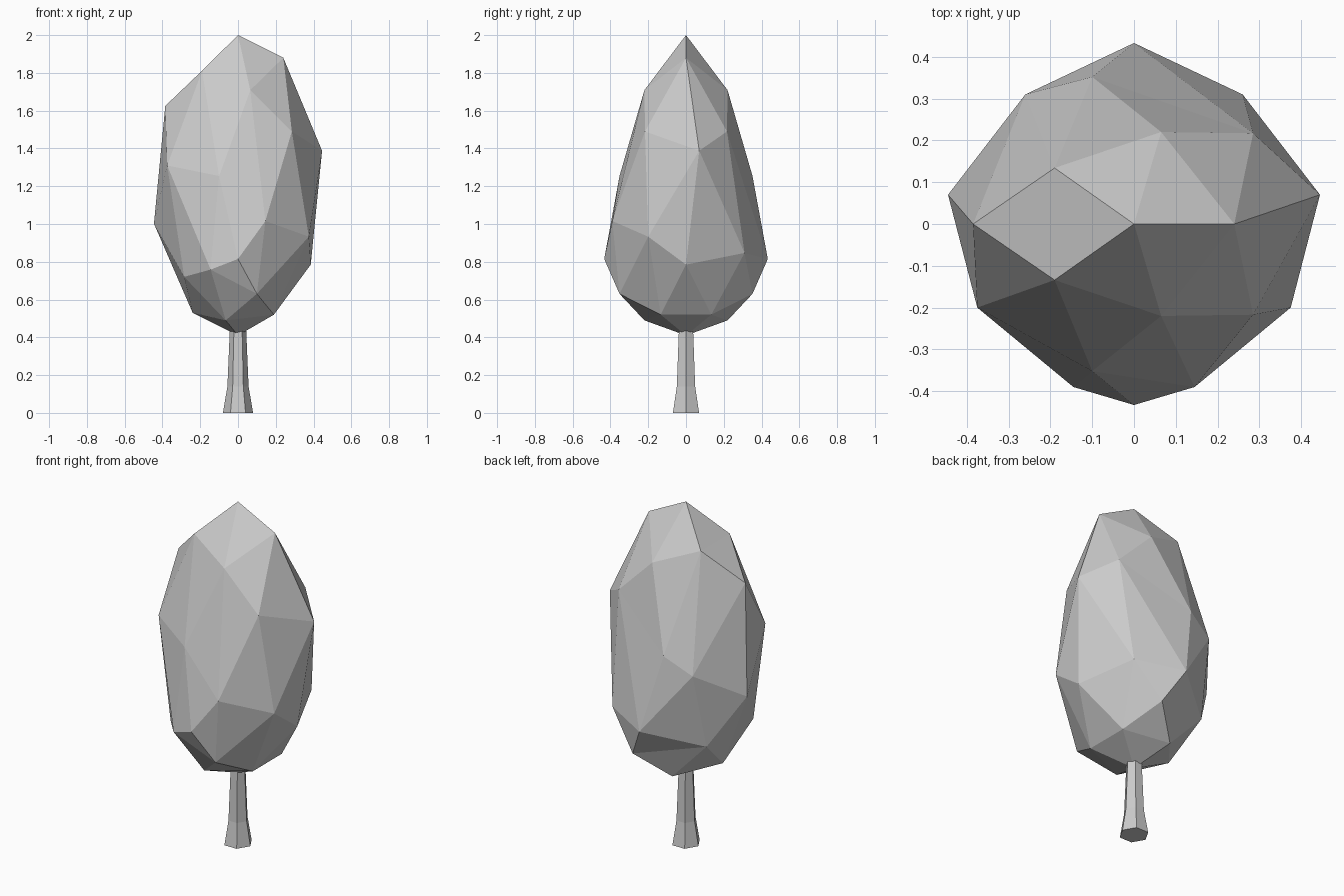
import bpy, bmesh
from math import cos, sin, pi

if "Cube" in bpy.data.objects:
    bpy.data.objects.remove(bpy.data.objects["Cube"])


def finish(bm, name):
    bmesh.ops.recalc_face_normals(bm, faces=bm.faces[:])
    mesh = bpy.data.meshes.new(name)
    bm.to_mesh(mesh)
    bm.free()
    obj = bpy.data.objects.new(name, mesh)
    bpy.context.collection.objects.link(obj)
    return obj


# Crown: upper half of a faceted egg, (x, y, z), y-mirrored where y > 0
MID = 1.205
mirrored = [(0, 0, 2.0), (.24, 0, 1.88), (.065, .22, 1.88), (-.19, .134, 1.875),
            (-.385, 0, 1.625), (-.1, .352, 1.62), (.285, .217, 1.63)]
single = [(.445, .07, 1.40), (-.375, -.2, 1.41), (.145, -.39, 1.39), (-.26, .31, 1.40)]
half = set(single)
for x, y, z in mirrored:
    half |= {(x, y, z), (x, -y, z)}

# Lower half is the upper half turned 180 degrees about y
points = half | {(-x, y, 2 * MID - z) for x, y, z in half}
points |= {(0, .433, MID), (0, -.433, MID)}
points = sorted({(x + 0.0, y + 0.0, z) for x, y, z in points})

bm = bmesh.new()
for p in points:
    bm.verts.new(p)
bmesh.ops.convex_hull(bm, input=bm.verts[:])

# Sag the front and back so the crown narrows towards the top in side view
for v in bm.verts:
    v.co.z *= 1 - (1.45 + .23 * v.co.z) * v.co.y ** 2
finish(bm, "crown")

# Trunk: six-sided, flared at the foot
bm = bmesh.new()
rings = []
for r, z in [(.08, 0), (.056, .14), (.043, .45)]:
    rings.append([bm.verts.new((r * cos(i * pi / 3), r * sin(i * pi / 3), z))
                  for i in range(6)])
for a, b in zip(rings, rings[1:]):
    for i in range(6):
        j = (i + 1) % 6
        bm.faces.new((a[i], a[j], b[j], b[i]))
bm.faces.new(rings[0][::-1])
bm.faces.new(rings[-1])
finish(bm, "trunk")
